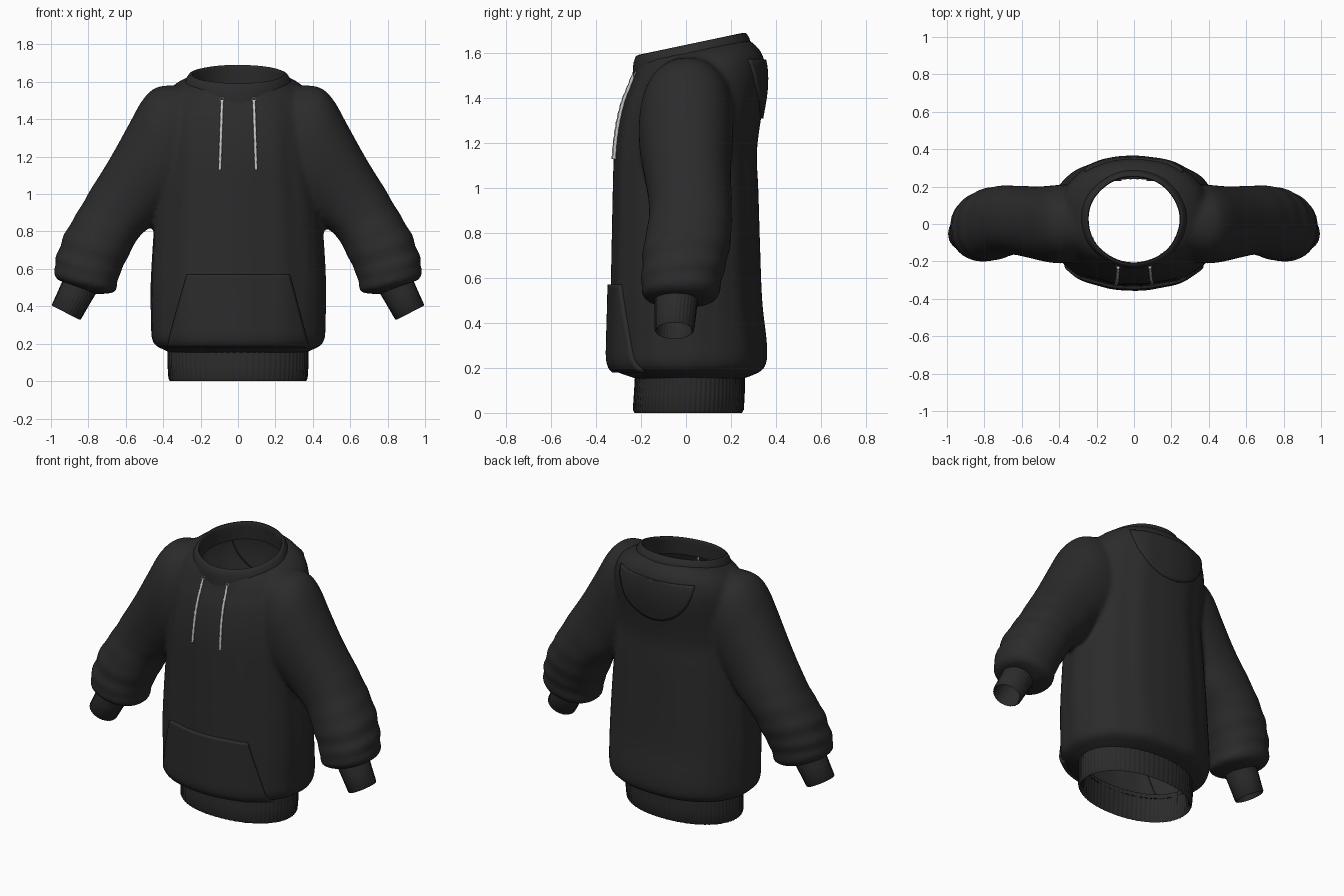
import bpy, bmesh, math
from mathutils import Vector
from mathutils.bvhtree import BVHTree

cube = bpy.data.objects.get("Cube")
if cube:
    bpy.data.objects.remove(cube, do_unlink=True)


def material(name, rgb, rough=0.9):
    m = bpy.data.materials.new(name)
    m.use_nodes = True
    m.diffuse_color = (*rgb, 1)
    node = next(n for n in m.node_tree.nodes if n.type == 'BSDF_PRINCIPLED')
    node.inputs["Base Color"].default_value = (*rgb, 1)
    node.inputs["Roughness"].default_value = rough
    return m


FABRIC = material("black fabric", (0.024, 0.024, 0.024))
CORD = material("pale cord", (0.55, 0.55, 0.53))
METAL = material("grey eyelet", (0.25, 0.25, 0.25))


def finish(name, bm, mat):
    """Turn a bmesh into a smooth shaded object."""
    me = bpy.data.meshes.new(name)
    bm.to_mesh(me)
    bm.free()
    me.materials.append(mat)
    ob = bpy.data.objects.new(name, me)
    bpy.context.collection.objects.link(ob)
    smooth(ob)
    return ob


def smooth(ob):
    bpy.ops.object.select_all(action='DESELECT')
    ob.select_set(True)
    bpy.context.view_layer.objects.active = ob
    bpy.ops.object.shade_smooth_by_angle(angle=math.radians(45))


def resample(rows, n):
    """Smooth curve through rows of numbers, n steps per span."""
    out = []
    for i in range(len(rows) - 1):
        a, b, c, d = (rows[min(max(i + k, 0), len(rows) - 1)] for k in (-1, 0, 1, 2))
        for s in range(n):
            t = s / n
            out.append(tuple(q + 0.5 * t * (r - p + t * (2*p - 5*q + 4*r - w + t * (3*(q - r) + w - p)))
                             for p, q, r, w in zip(a, b, c, d)))
    return out + [rows[-1]]


def loft(bm, rings, seg, cap=False, wave=lambda t, a: 1.0, power=2.0):
    """Skin over rings of (centre, u axis, v axis)."""
    loops = []
    for k, (c, u, v) in enumerate(rings):
        loop = []
        for i in range(seg):
            a = math.tau * i / seg
            co, si = math.cos(a), math.sin(a)
            f = wave(k / (len(rings) - 1), a)
            x = math.copysign(abs(co) ** (2 / power), co)
            y = math.copysign(abs(si) ** (2 / power), si)
            loop.append(bm.verts.new(c + f * (u * x + v * y)))
        loops.append(loop)
    faces = []
    for p, q in zip(loops, loops[1:]):
        for i in range(seg):
            j = (i + 1) % seg
            faces.append(bm.faces.new((p[i], p[j], q[j], q[i])))
    if cap:
        faces += [bm.faces.new(loops[0][::-1]), bm.faces.new(loops[-1])]
    bmesh.ops.recalc_face_normals(bm, faces=faces)


def level(row):
    """Level ring from height, half width, front, back and backward rise."""
    z, w, front, back, rise = row
    d = (back - front) / 2
    return Vector((0, (front + back) / 2, z)), Vector((w, 0, 0)), Vector((0, d, d * rise))


# Torso profile
TORSO = [
    (.15, .365, -.215, .25, 0), (.165, .39, -.26, .29, 0), (.19, .44, -.32, .34, 0),
    (.23, .462, -.34, .36, 0), (.32, .465, -.34, .36, 0), (.5, .468, -.335, .34, 0),
    (.75, .455, -.33, .33, 0), (1.0, .435, -.325, .322, 0), (1.15, .42, -.32, .315, 0),
    (1.28, .415, -.305, .33, .02), (1.4, .41, -.28, .352, .06), (1.48, .40, -.255, .355, .12),
    (1.54, .375, -.238, .34, .18), (1.58, .335, -.225, .31, .2), (1.61, .28, -.21, .28, .2)]

# Sleeve sections: outer x, z, inner x, z, front, back
SLEEVE = [
    (.25, 1.58, .18, 1.12, -.17, .20), (.42, 1.575, .24, 1.06, -.20, .21),
    (.505, 1.51, .27, 1.02, -.21, .21), (.585, 1.37, .30, .98, -.205, .205),
    (.685, 1.19, .36, .93, -.185, .20), (.79, 1.02, .45, .84, -.165, .205),
    (.86, .90, .53, .77, -.17, .205), (.92, .80, .58, .68, -.19, .195),
    (.96, .70, .62, .60, -.195, .175), (.98, .62, .645, .53, -.20, .155),
    (.975, .55, .66, .475, -.185, .14), (.93, .53, .77, .465, -.13, .08)]


def torso_folds(t, a):
    mid = math.sin(math.pi * t)
    return 1 + mid * (.008 * math.sin(11 * a + 2 * t) + .005 * math.sin(17 * a + 1))


def sleeve_folds(t, a):
    low = max(0, min(1, (t - .4) * 3)) * (1 if t < .93 else 0)
    return 1 + low * .03 * (.65 + .35 * math.cos(a)) * math.sin(60 * t + .9 * math.sin(a))


raw = bmesh.new()
loft(raw, [level(r) for r in resample(TORSO, 5)], 96, True, torso_folds, 2.2)
for s in (-1, 1):
    rings = []
    for ox, oz, ix, iz, f, b in resample(SLEEVE, 6):
        rings.append((Vector((s * (ox + ix) / 2, (f + b) / 2, (oz + iz) / 2)),
                      Vector((s * (ox - ix) / 2, 0, (oz - iz) / 2)), Vector((0, (b - f) / 2, 0))))
    loft(raw, rings, 64, True, sleeve_folds, 2.2)

# Fuse torso and sleeves into one garment
body = finish("sweater_body", raw, FABRIC)
mod = body.modifiers.new("fuse", 'REMESH')
mod.mode = 'VOXEL'
mod.voxel_size = 0.015
mod = body.modifiers.new("soften", 'SMOOTH')
mod.factor = 0.5
mod.iterations = 7
deps = bpy.context.evaluated_depsgraph_get()
fused = bpy.data.meshes.new_from_object(body.evaluated_get(deps))
body.modifiers.clear()
bm = bmesh.new()
bm.from_mesh(fused)
tree = BVHTree.FromBMesh(bm)


# Open the neck and the waist
def opening(face):
    p = face.calc_center_median()
    neck = p.z > 1.45 and (p.x / .25) ** 2 + ((p.y - .025) / .233) ** 2 < 1
    waist = p.z < .2 and (p.x / .355) ** 2 + ((p.y - .015) / .225) ** 2 < 1
    return neck or waist


bmesh.ops.delete(bm, geom=[f for f in bm.faces if opening(f)], context='FACES')
bm.to_mesh(body.data)
bm.free()
smooth(body)
body.data.polygons.foreach_set("use_smooth", [True] * len(body.data.polygons))


def surface_y(x, z, side):
    hit = tree.ray_cast(Vector((x, 2 * side, z)), Vector((0, -side, 0)))[0]
    if hit is None:
        hit = tree.find_nearest(Vector((x, .3 * side, z)))[0]
    return hit.y


def panel(name, shape, nu, nv, side, thick):
    """Cloth panel laid on the body; shape maps (0..1, 0..1) to x, z."""
    bm = bmesh.new()
    grid = []
    for j in range(nv + 1):
        row = []
        for i in range(nu + 1):
            x, z = shape(i / nu, j / nv)
            row.append(bm.verts.new((x, surface_y(x, z, side), z)))
        grid.append(row)
    for p, q in zip(grid, grid[1:]):
        for i in range(nu):
            bm.faces.new((p[i], p[i + 1], q[i + 1], q[i]))
    bmesh.ops.remove_doubles(bm, verts=bm.verts, dist=1e-5)
    bmesh.ops.recalc_face_normals(bm, faces=bm.faces)
    ob = finish(name, bm, FABRIC)
    m = ob.modifiers.new("thickness", 'SOLIDIFY')
    m.thickness = thick
    m.offset = 0


# Front pocket and folded hood
panel("front_pocket", lambda u, v: ((2 * u - 1) * (.37 - .1 * v), .19 + .38 * v), 40, 24, -1, .03)
panel("folded_hood", lambda u, v: (.26 * v * math.cos(math.pi * u), 1.57 - .26 * v * math.sin(math.pi * u)),
      40, 16, 1, .02)

# Collar
COLLAR = [(1.54, .29, -.238, .295, .2), (1.60, .283, -.234, .287, .2), (1.632, .266, -.225, .272, .21),
          (1.64, .254, -.215, .262, .21), (1.63, .243, -.205, .252, .21), (1.53, .25, -.208, .26, .2)]
bm = bmesh.new()
loft(bm, [level(r) for r in resample(COLLAR, 4)], 96,
     wave=lambda t, a: 1 + .006 * math.sin(7 * a + 1) * math.sin(math.pi * t))
finish("collar", bm, FABRIC)

# Ribbed hem, folded over at the bottom edge
HEM = [(.18, .375, -.225, .26, 0), (.09, .375, -.23, .26, 0), (.015, .37, -.235, .256, 0),
       (0, .362, -.228, .248, 0), (.015, .352, -.218, .24, 0), (.18, .355, -.21, .242, 0)]
bm = bmesh.new()
loft(bm, [level(r) for r in HEM], 288, wave=lambda t, a: 1 + .006 * math.cos(72 * a), power=2.1)
finish("ribbed_hem", bm, FABRIC)

# Ribbed cuffs
for s, label in ((-1, "right"), (1, "left")):
    start, end = Vector((s * .825, -.04, .55)), Vector((s * .92, -.052, .365))
    axis = (end - start).normalized()
    across = Vector((0, 1, 0)).cross(axis).normalized()
    rings = []
    for t, r in ((0, .098), (.5, .091), (.97, .086), (1, .08), (.95, .075), (.1, .08)):
        rings.append((start.lerp(end, t), across * r, Vector((0, r * 1.02, 0))))
    bm = bmesh.new()
    loft(bm, rings, 128, wave=lambda t, a: 1 + .012 * math.cos(32 * a))
    finish(label + "_cuff", bm, FABRIC)

# Drawstrings and their eyelets
for s, label in ((-1, "right"), (1, "left")):
    rings = []
    for k in range(41):
        t = k / 40
        x, z = s * (.085 + .012 * t), 1.505 - .375 * t
        y = surface_y(x, z, -1) - .006
        rings.append((Vector((x, y, z)), Vector((.008, 0, 0)), Vector((0, .008, 0))))
    bm = bmesh.new()
    loft(bm, rings, 12, True, lambda t, a: 1 + .15 * math.cos(2 * a + 60 * t))
    finish(label + "_drawstring", bm, CORD)
    bpy.ops.mesh.primitive_torus_add(
        major_segments=24, minor_segments=8, major_radius=.011, minor_radius=.004,
        location=(s * .085, surface_y(s * .085, 1.507, -1) - .002, 1.507), rotation=(math.radians(65), 0, 0))
    ring = bpy.context.object
    ring.name = label + "_eyelet"
    ring.data.materials.append(METAL)
    smooth(ring)
